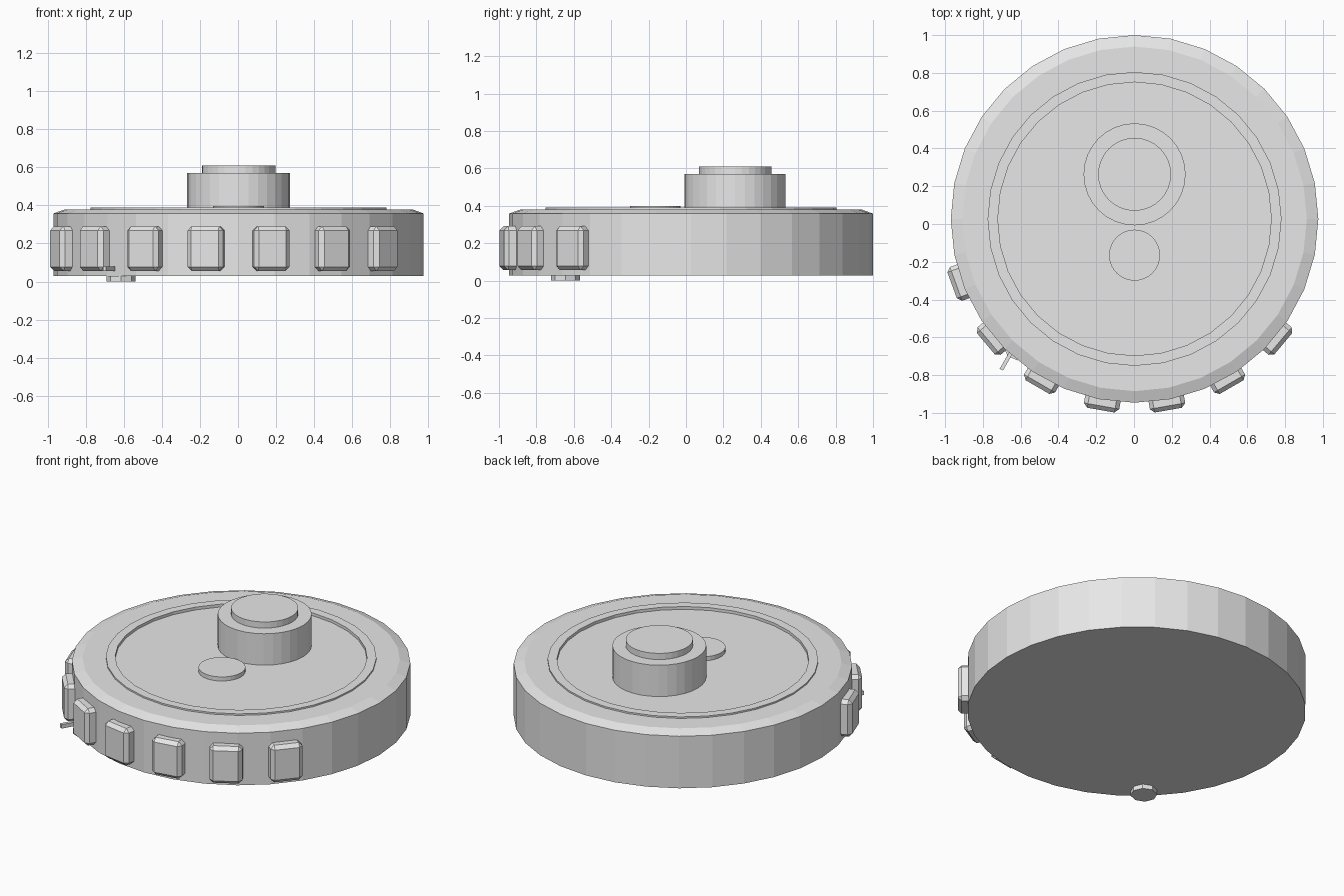
import bpy, bmesh, math
from mathutils import Matrix, Vector

if "Cube" in bpy.data.objects:
    bpy.data.objects.remove(bpy.data.objects["Cube"], do_unlink=True)

CX, CY = 0.003, 0.027      # centre of the round body

grey = bpy.data.materials.new("plain_grey")
grey.use_nodes = True
COLOUR = (0.8, 0.8, 0.8, 1)
grey.diffuse_color = COLOUR
grey.node_tree.nodes["Principled BSDF"].inputs["Base Color"].default_value = COLOUR


def finish(bm, name):
    bmesh.ops.recalc_face_normals(bm, faces=bm.faces)
    mesh = bpy.data.meshes.new(name)
    bm.to_mesh(mesh)
    bm.free()
    mesh.materials.append(grey)
    obj = bpy.data.objects.new(name, mesh)
    bpy.context.collection.objects.link(obj)
    return obj


def lathe(name, profile, x, y, sides=32):
    """Closed solid of revolution from (radius, height) points, bottom to top."""
    bm = bmesh.new()
    rings = []
    for r, z in profile:
        rings.append([bm.verts.new((x + r * math.sin(math.tau * i / sides),
                                    y + r * math.cos(math.tau * i / sides), z))
                      for i in range(sides)])
    for low, high in zip(rings, rings[1:]):
        for i in range(sides):
            j = (i + 1) % sides
            bm.faces.new((low[i], low[j], high[j], high[i]))
    bm.faces.new(rings[0])
    bm.faces.new(rings[-1])
    return finish(bm, name)


def block(name, size, matrix, chamfer=0):
    bm = bmesh.new()
    bmesh.ops.create_cube(bm, size=1)
    bmesh.ops.scale(bm, vec=size, verts=bm.verts)
    if chamfer:
        bmesh.ops.bevel(bm, geom=bm.edges[:], offset=chamfer, segments=1,
                        affect='EDGES')
    bm.transform(matrix)
    return finish(bm, name)


# Drum with chamfered rim, raised ring and shallow recessed top
lathe("body", [(0.973, 0.028), (0.973, 0.358), (0.912, 0.38), (0.778, 0.38),
               (0.778, 0.39), (0.724, 0.39), (0.724, 0.372)], CX, CY)

# Stepped knob and the flat button in front of it
lathe("knob", [(0.27, 0.365), (0.27, 0.571), (0.193, 0.571), (0.193, 0.61)],
      CX, 0.263)
lathe("flat_button", [(0.135, 0.365), (0.135, 0.398)], CX, -0.165)

# Chamfered keys around the front
for n, degrees in enumerate(range(-70, 51, 20)):
    place = (Matrix.Translation((CX, CY, 0.173))
             @ Matrix.Rotation(math.radians(degrees), 4, 'Z')
             @ Matrix.Translation((0, -0.978, 0)))
    block(f"key_{n + 1}", Vector((0.19, 0.1, 0.235)), place, 0.022)

# Small foot below the edge, with a thin pin beside it
lathe("foot", [(0.077, 0), (0.077, 0.03)], -0.615, -0.645, 8)
pin_place = (Matrix.Translation((-0.67, -0.715, 0.067))
             @ Matrix.Rotation(math.radians(-30), 4, 'Z'))
block("pin", Vector((0.02, 0.13, 0.025)), pin_place)
